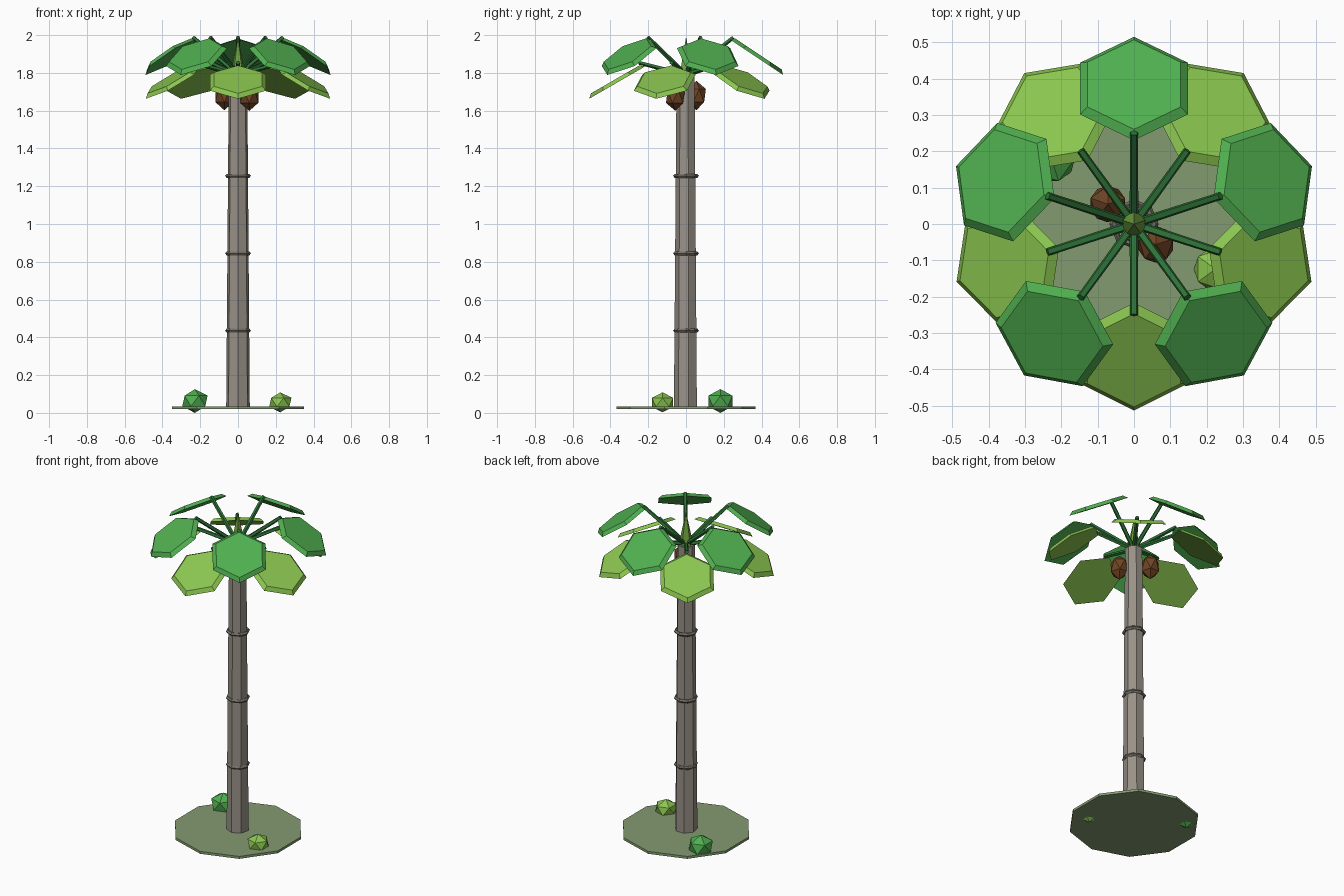
import bpy, bmesh, math
from mathutils import Matrix, Vector

if "Cube" in bpy.data.objects:
    bpy.data.objects.remove(bpy.data.objects["Cube"])


def mat(name, r, g, b):
    m = bpy.data.materials.new(name)
    lin = [((c / 255 + 0.055) / 1.055) ** 2.4 for c in (r, g, b)]
    m.diffuse_color = (*lin, 1)
    m.use_nodes = True
    m.node_tree.nodes["Principled BSDF"].inputs["Base Color"].default_value = m.diffuse_color
    return m


BARK = mat("bark_grey", 152, 145, 135)
RING = mat("ring_grey", 118, 113, 105)
SOIL = mat("moss_ground", 131, 155, 113)
LIME = mat("lime_leaf", 139, 198, 80)
GREEN = mat("green_leaf", 80, 175, 80)
STEM = mat("dark_stem", 46, 115, 55)
SHOOT = mat("young_shoot", 110, 160, 62)
NUT = mat("coconut_brown", 112, 68, 36)


def finish(name, bm, material):
    bmesh.ops.recalc_face_normals(bm, faces=bm.faces)
    me = bpy.data.meshes.new(name)
    bm.to_mesh(me)
    bm.free()
    me.materials.append(material)
    ob = bpy.data.objects.new(name, me)
    bpy.context.collection.objects.link(ob)
    return ob


def frustum(name, sides, r1, r2, start, end, material, first=-90):
    """Tapered prism between two points, first corner at the given angle."""
    a, b = Vector(start), Vector(end)
    d = b - a
    bm = bmesh.new()
    bmesh.ops.create_cone(bm, cap_ends=True, segments=sides, radius1=r1, radius2=r2, depth=d.length)
    corner = max(bm.verts, key=lambda v: (v.co.y, v.co.z))
    spin = math.radians(first) - math.atan2(corner.co.y, corner.co.x)
    m = Matrix.Translation((a + b) / 2) @ d.to_track_quat('Z', 'Y').to_matrix().to_4x4()
    if d.x == 0 and d.y == 0:
        m = Matrix.Translation((a + b) / 2)
    bm.transform(m @ Matrix.Rotation(spin, 4, 'Z'))
    return finish(name, bm, material)


def ball(name, centre, rx, rz, material, spin=0):
    bm = bmesh.new()
    bmesh.ops.create_icosphere(bm, subdivisions=1, radius=1)
    bm.transform(Matrix.Translation(centre) @ Matrix.Rotation(spin, 4, 'Z')
                 @ Matrix.Diagonal((rx, rx, rz, 1)))
    return finish(name, bm, material)


def ring(name, z, major, minor, material, sides=8, section=5):
    bm = bmesh.new()
    loops = []
    for i in range(sides):
        a = math.tau * i / sides
        loops.append([bm.verts.new(((major + minor * math.cos(t)) * math.cos(a),
                                    (major + minor * math.cos(t)) * math.sin(a),
                                    z + minor * math.sin(t)))
                      for t in (math.tau * j / section for j in range(section))])
    for i in range(sides):
        p, q = loops[i], loops[(i + 1) % sides]
        for j in range(section):
            k = (j + 1) % section
            bm.faces.new((p[j], q[j], q[k], p[k]))
    return finish(name, bm, material)


def leaf(name, angle, radius, z, tilt, material):
    """Hexagonal plate with a sloped rim, one corner pointing outward."""
    bm = bmesh.new()
    bmesh.ops.create_cone(bm, cap_ends=True, segments=6, radius1=0.171, radius2=0.148, depth=0.02)
    corner = max(bm.verts, key=lambda v: v.co.x)
    turn = 0 if abs(corner.co.y) < 0.001 else math.radians(30)
    bm.transform(Matrix.Rotation(angle, 4, 'Z') @ Matrix.Translation((radius, 0, z))
                 @ Matrix.Rotation(math.radians(tilt), 4, 'Y') @ Matrix.Rotation(turn, 4, 'Z'))
    return finish(name, bm, material)


# ground disc and trunk
frustum("ground_disc", 10, 0.368, 0.368, (0, 0, 0.02), (0, 0, 0.035), SOIL)
frustum("trunk", 7, 0.064, 0.05, (0, 0, 0.03), (0, 0, 1.79), BARK)
for i in range(3):
    ring(f"trunk_ring_{i + 1}", 0.435 + 0.41 * i, 0.057, 0.011, RING)

# crown: five raised green leaves alternating with five lower lime leaves
for i in range(5):
    for low in (False, True):
        a = math.radians(90 + 72 * i + (36 if low else 0))
        tag = f"{'lower' if low else 'upper'}_{i + 1}"
        if low:
            leaf("leaf_" + tag, a, 0.37, 1.757, 30, LIME)
        else:
            leaf("leaf_" + tag, a, 0.378, 1.892, 33.7, GREEN)
        tip = (0.25 * math.cos(a), 0.25 * math.sin(a), 1.855 if low else 1.988)
        frustum("stem_" + tag, 5, 0.013, 0.011, (0, 0, 1.79), tip, STEM)

# central shoot
frustum("centre_shoot", 5, 0.042, 0.0, (0, 0, 1.785), (0, 0, 1.99), SHOOT, first=90)

# coconuts under the crown
ball("coconut_left", (-0.072, 0.055, 1.68), 0.056, 0.078, NUT, 0.3)
ball("coconut_right", (0.06, -0.056, 1.675), 0.056, 0.076, NUT, 0.3)

# small bushes on the ground
ball("bush_green", (-0.228, 0.182, 0.063), 0.075, 0.063, GREEN)
ball("bush_lime", (0.224, -0.124, 0.056), 0.066, 0.053, LIME)
